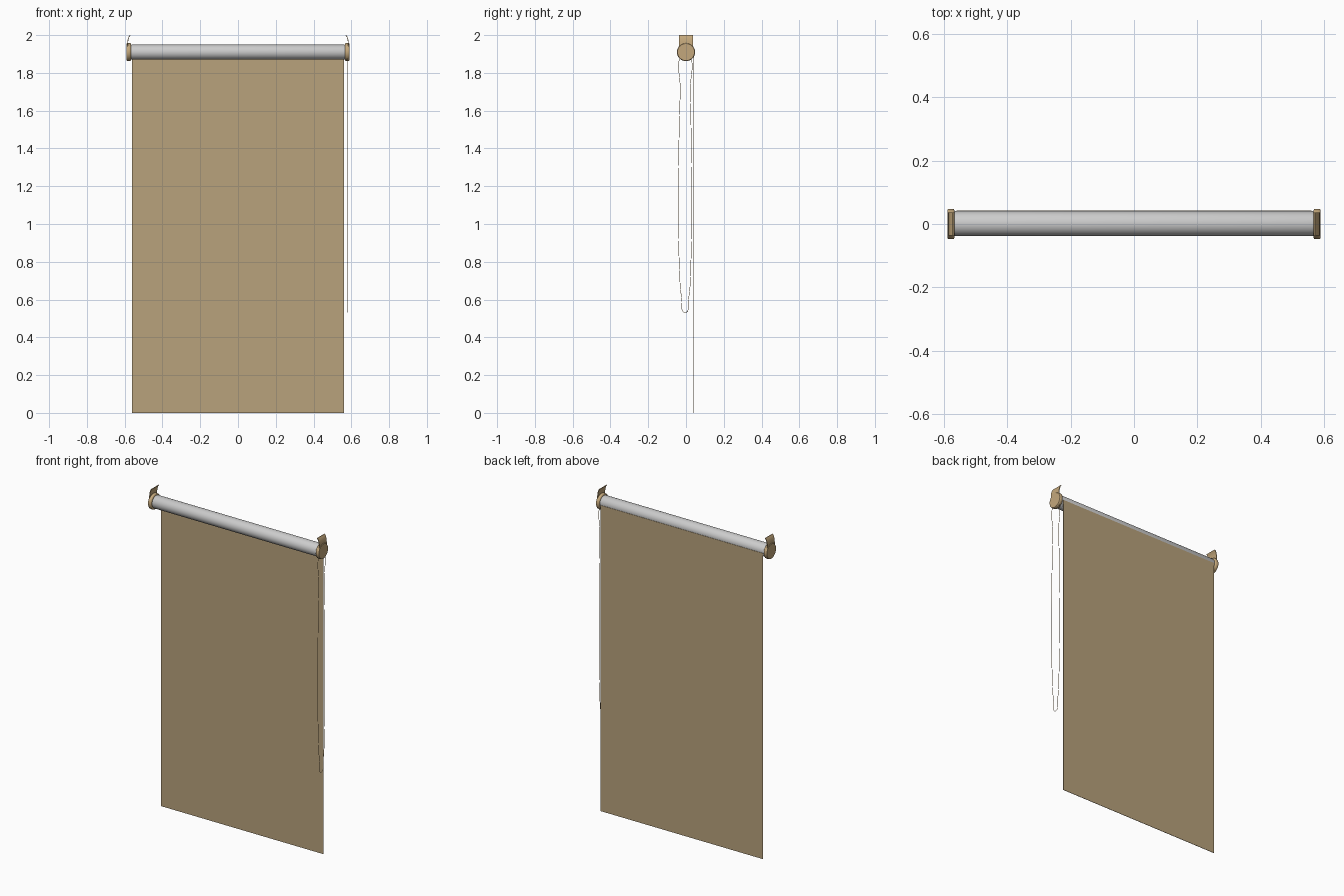
import bpy, bmesh, math
from mathutils import Vector

if "Cube" in bpy.data.objects:
    bpy.data.objects.remove(bpy.data.objects["Cube"])

AXIS_Z = 1.91


def material(name, rgb):
    m = bpy.data.materials.new(name)
    m.diffuse_color = (*rgb, 1)
    m.use_nodes = True
    m.node_tree.nodes["Principled BSDF"].inputs["Base Color"].default_value = m.diffuse_color
    return m


def make_object(name, bm, mat=None, angle=35):
    bmesh.ops.recalc_face_normals(bm, faces=bm.faces)
    me = bpy.data.meshes.new(name)
    bm.to_mesh(me)
    bm.free()
    ob = bpy.data.objects.new(name, me)
    bpy.context.collection.objects.link(ob)
    if mat:
        me.materials.append(mat)
    bpy.ops.object.select_all(action='DESELECT')
    ob.select_set(True)
    bpy.context.view_layer.objects.active = ob
    bpy.ops.object.shade_smooth_by_angle(angle=math.radians(angle))
    return ob


def lathe_x(name, profile, y=0.0, mat=None, sides=48):
    """Revolve (x, radius) points around the roller axis."""
    bm = bmesh.new()
    rings = []
    for x, r in profile:
        rings.append([bm.verts.new((x, y + r * math.cos(2 * math.pi * i / sides),
                                    AXIS_Z + r * math.sin(2 * math.pi * i / sides)))
                      for i in range(sides)])
    for a, b in zip(rings, rings[1:]):
        for i in range(sides):
            j = (i + 1) % sides
            bm.faces.new((a[i], a[j], b[j], b[i]))
    bm.faces.new(rings[0])
    bm.faces.new(rings[-1])
    return make_object(name, bm, mat)


def extrude_y(name, profile, half_width, mat):
    """Extrude an (x, z) outline symmetrically along y."""
    bm = bmesh.new()
    face = bm.faces.new([bm.verts.new((x, -half_width, z)) for x, z in profile])
    res = bmesh.ops.extrude_face_region(bm, geom=[face])
    for v in res['geom']:
        if isinstance(v, bmesh.types.BMVert):
            v.co.y = half_width
    return make_object(name, bm, mat)


tan = material("tan_fabric", (0.48, 0.36, 0.20))
bracket_tan = material("bracket_tan", (0.55, 0.39, 0.20))

# Roller tube with softened ends
lathe_x("roller_tube", [(-0.57, 0.034), (-0.567, 0.038), (-0.562, 0.0395),
                        (0.562, 0.0395), (0.567, 0.038), (0.57, 0.034)], y=0.001)

# Fabric sheet hanging off the back of the roller
bm = bmesh.new()
bmesh.ops.create_cube(bm, size=1)
for v in bm.verts:
    v.co = Vector((v.co.x * 1.12, 0.041 + v.co.y * 0.002, (v.co.z + 0.5) * 1.905))
make_object("fabric_sheet", bm, tan)

# End caps and mounting tabs on both sides
cap = [(0.566, 0.041), (0.568, 0.046), (0.571, 0.048), (0.583, 0.048),
       (0.587, 0.047), (0.589, 0.045)]
tab_outer = [(0.573, 2.0), (0.579, 1.992), (0.583, 1.980), (0.586, 1.965), (0.588, 1.93)]
tab = tab_outer + [(x - 0.004, z - 0.001 * (k > 0)) for k, (x, z) in reversed(list(enumerate(tab_outer)))]
for side, s in (("left", -1), ("right", 1)):
    lathe_x(side + "_end_cap", [(s * x, r) for x, r in cap], mat=bracket_tan)
    extrude_y(side + "_mounting_tab", [(s * x, z) for x, z in tab], 0.036, bracket_tan)

# Pull cord loop
cord_pts = [(-0.018, 1.90), (-0.030, 1.70), (-0.038, 1.40), (-0.041, 1.10), (-0.036, 0.80),
            (-0.022, 0.60), (-0.005, 0.532), (0.013, 0.60), (0.026, 0.80), (0.030, 1.10),
            (0.028, 1.40), (0.022, 1.70), (0.012, 1.90)]
cu = bpy.data.curves.new("pull_cord", 'CURVE')
cu.dimensions = '3D'
cu.bevel_depth = 0.0014
cu.bevel_resolution = 1
cu.resolution_u = 8
sp = cu.splines.new('BEZIER')
sp.use_cyclic_u = True
sp.bezier_points.add(len(cord_pts) - 1)
for p, (y, z) in zip(sp.bezier_points, cord_pts):
    p.co = (0.578, y, z)
    p.handle_left_type = p.handle_right_type = 'AUTO'
cu.materials.append(bracket_tan)
cord = bpy.data.objects.new("pull_cord", cu)
bpy.context.collection.objects.link(cord)
